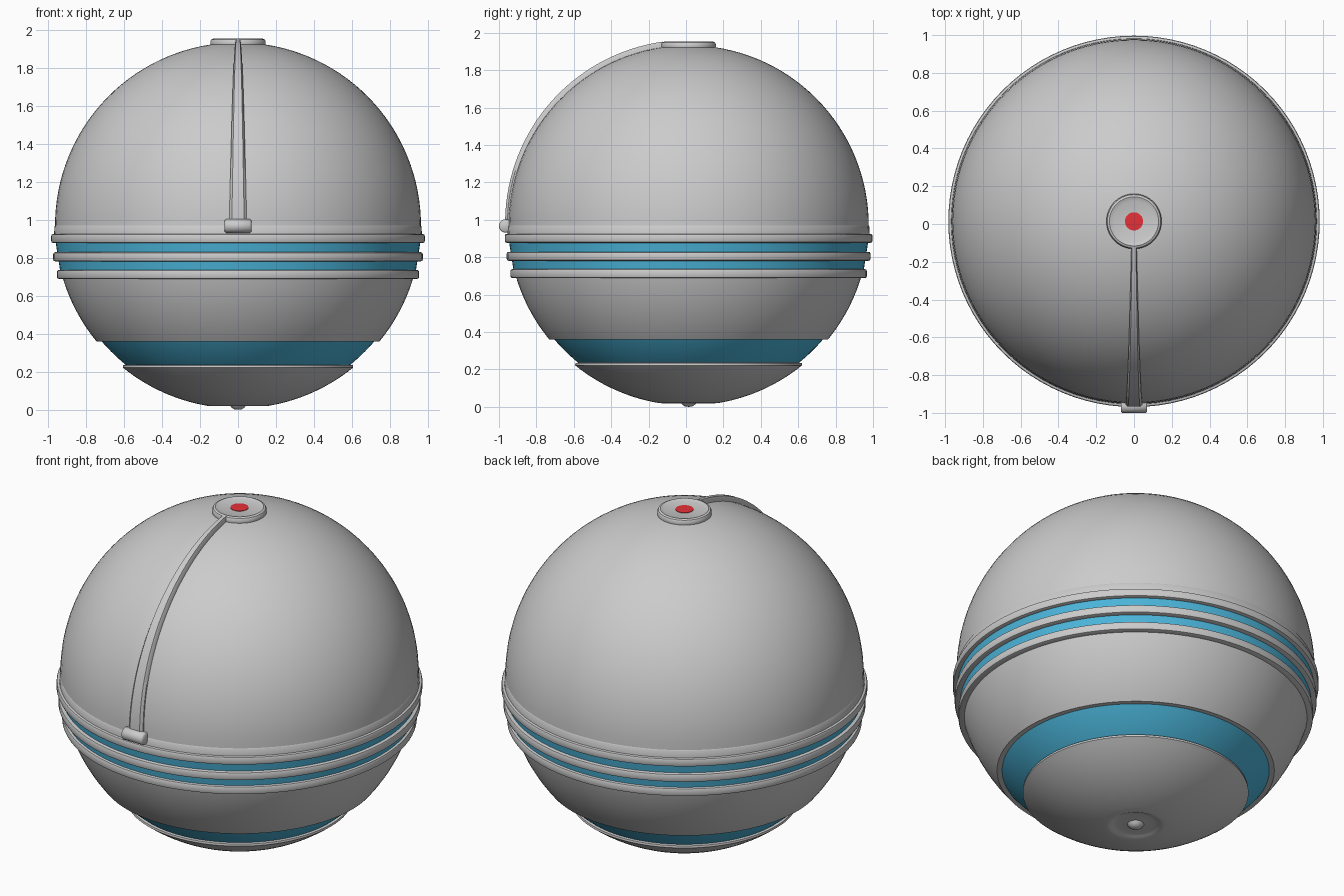
import bpy, bmesh, math

if "Cube" in bpy.data.objects:
    bpy.data.objects.remove(bpy.data.objects["Cube"])

CY = 0.014          # y of the ball axis
CZ, R = 0.97, 0.963  # ball centre height and radius
SEG = 96


def material(name, color):
    m = bpy.data.materials.new(name)
    m.diffuse_color = color
    m.use_nodes = True
    m.node_tree.nodes["Principled BSDF"].inputs["Base Color"].default_value = m.diffuse_color
    return m


BLUE = material("blue", (0.07, 0.46, 0.70, 1))
RED = material("red", (0.80, 0.03, 0.04, 1))


def finish(name, bm, mat=None, angle=35):
    bmesh.ops.remove_doubles(bm, verts=bm.verts, dist=1e-5)
    bmesh.ops.recalc_face_normals(bm, faces=bm.faces)
    me = bpy.data.meshes.new(name)
    bm.to_mesh(me)
    bm.free()
    ob = bpy.data.objects.new(name, me)
    bpy.context.collection.objects.link(ob)
    if mat:
        me.materials.append(mat)
    bpy.ops.object.select_all(action='DESELECT')
    bpy.context.view_layer.objects.active = ob
    ob.select_set(True)
    bpy.ops.object.shade_smooth_by_angle(angle=math.radians(angle))
    return ob


def lathe(name, profile, mat=None):
    """Spin an (r, z) profile round the ball axis."""
    bm = bmesh.new()
    vs = [bm.verts.new((r, CY, z)) for r, z in profile]
    es = [bm.edges.new(p) for p in zip(vs, vs[1:])]
    bmesh.ops.spin(bm, geom=vs + es, cent=(0, CY, 0), axis=(0, 0, 1),
                   angle=2 * math.pi, steps=SEG, use_duplicate=False)
    return finish(name, bm, mat)


def arc(z0, z1, n, r=R):
    """Points on the ball outline between two heights, evenly spaced by angle."""
    a0, a1 = (math.asin(max(-1, min(1, (z - CZ) / r))) for z in (z0, z1))
    ts = [a0 + (a1 - a0) * i / n for i in range(n + 1)]
    return [(r * math.cos(t), CZ + r * math.sin(t)) for t in ts]


# Ball shells
lathe("upper_shell", arc(0.965, CZ + R, 32))
lathe("lower_shell", [(0.70, 0.36)] + arc(0.36, 0.70, 14) + [(0.90, 0.70)])
lathe("lower_blue_band", arc(0.215, 0.37, 8, 0.942), BLUE)
lathe("bottom_cap", [(0, 0.0), (0.02, 0.002), (0.035, 0.012), (0.045, 0.026),
                     (0.10, 0.030), (0.125, 0.026), (0.14, 0.019)]
      + arc(0.0195, 0.222, 14) + [(0.605, 0.234), (0.575, 0.238)])

# Waist: collar, three rounded rings and two blue bands
lathe("waist_collar", [(0.95, 0.972), (0.962, 0.970), (0.966, 0.964),
                       (0.968, 0.925), (0.95, 0.92)])
for i, (r, z) in enumerate([(0.983, 0.901), (0.973, 0.805), (0.953, 0.712)]):
    h, b = 0.024, 0.010
    lathe(f"waist_ring_{i + 1}", [
        (r - 0.05, z + h), (r - b, z + h), (r - b * 0.3, z + h - b * 0.3),
        (r, z + h - b), (r, z - h + b), (r - b * 0.3, z - h + b * 0.3),
        (r - b, z - h), (r - 0.05, z - h)])
for i, (r, z) in enumerate([(0.957, 0.853), (0.942, 0.758)]):
    lathe(f"waist_blue_band_{i + 1}", [(r + 0.003, z + 0.03), (r - 0.006, z - 0.03)], BLUE)

# Top button with a slightly dished face and a red dot
lathe("top_disc", [(0.13, 1.905), (0.142, 1.912), (0.146, 1.922), (0.146, 1.938),
                   (0.141, 1.948), (0.130, 1.953), (0.120, 1.950),
                   (0.110, 1.946), (0.0, 1.948)])
lathe("red_dot", [(0.048, 1.944), (0.048, 1.950), (0.0, 1.952)], RED)

# Tapered strap following the ball from the clasp to the top disc
bm = bmesh.new()
section = [(-1, 0), (-1, 0.65), (-0.7, 1), (0.7, 1), (1, 0.65), (1, 0)]
rows, N = [], 32
for i in range(N + 1):
    t = i / N
    a = math.radians(-1 + 83 * t)
    w = 0.047 + (0.014 - 0.047) * t
    r_in, r_out = 0.945, 0.981 + 0.011 * math.sin(t * math.pi / 2)
    row = []
    for u, v in section:
        r = r_in + (r_out - r_in) * v
        row.append(bm.verts.new((u * w, CY - r * math.cos(a), CZ + r * math.sin(a))))
    rows.append(row)
for p, q in zip(rows, rows[1:]):
    for k in range(len(section)):
        j = (k + 1) % len(section)
        bm.faces.new((p[k], p[j], q[j], q[k]))
bm.faces.new(rows[0])
bm.faces.new(rows[-1])
finish("strap", bm, angle=40)

# Clasp: short rounded bar across the strap's foot
bm = bmesh.new()
bar = [(-0.070, 0.028), (-0.063, 0.036), (0.063, 0.036), (0.070, 0.028)]
loops = [[bm.verts.new((x, -0.964 + r * math.cos(k * math.pi / 16),
                        0.967 + r * math.sin(k * math.pi / 16)))
          for k in range(32)] for x, r in bar]
for p, q in zip(loops, loops[1:]):
    for k in range(32):
        j = (k + 1) % 32
        bm.faces.new((p[k], p[j], q[j], q[k]))
bm.faces.new(loops[0])
bm.faces.new(loops[-1])
finish("clasp", bm, angle=50)
